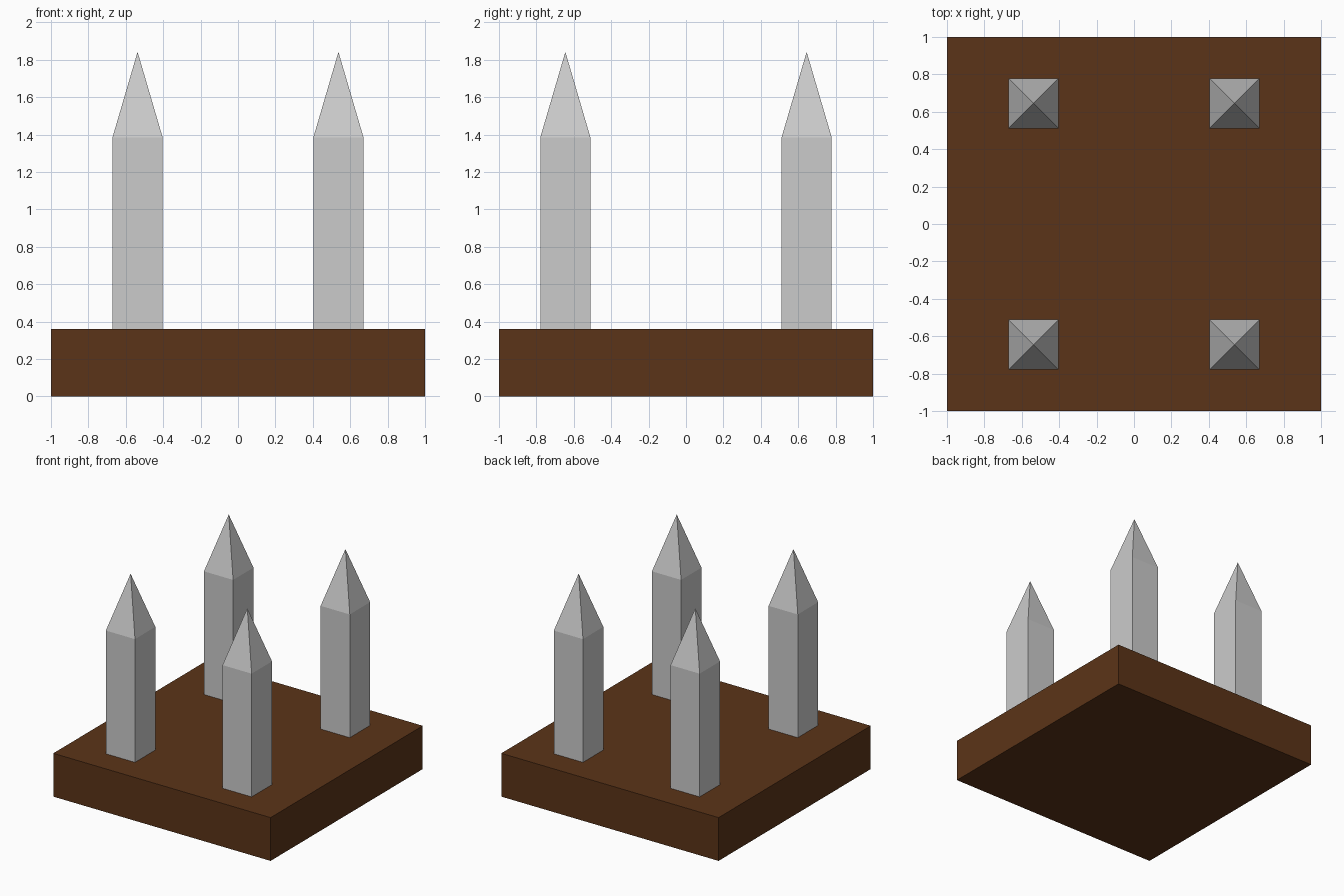
import bpy
import bmesh

if "Cube" in bpy.data.objects:
    bpy.data.objects.remove(bpy.data.objects["Cube"])

BASE_TOP = 0.36
SHOULDER = 1.385
TIP = 1.842
HALF = 0.134


def finish(name, bm):
    bmesh.ops.recalc_face_normals(bm, faces=bm.faces)
    mesh = bpy.data.meshes.new(name)
    bm.to_mesh(mesh)
    bm.free()
    obj = bpy.data.objects.new(name, mesh)
    bpy.context.collection.objects.link(obj)
    return obj


def box(half, z0, z1):
    bm = bmesh.new()
    bmesh.ops.create_cube(bm, size=1)
    bmesh.ops.scale(bm, vec=(2 * half, 2 * half, z1 - z0), verts=bm.verts)
    bmesh.ops.translate(bm, vec=(0, 0, (z0 + z1) / 2), verts=bm.verts)
    return bm


# Wooden base slab
wood = bpy.data.materials.new("brown_wood")
wood.diffuse_color = (0.105, 0.034, 0.009, 1)
wood.use_nodes = True
wood.node_tree.nodes["Principled BSDF"].inputs["Base Color"].default_value = wood.diffuse_color
base = finish("base", box(1.0, 0, BASE_TOP))
base.data.materials.append(wood)

# Square spike: post with its top face poked up into a pyramid
bm = box(HALF, BASE_TOP, SHOULDER)
bm.normal_update()
top = max(bm.faces, key=lambda f: f.calc_center_median().z)
tip = bmesh.ops.poke(bm, faces=[top])["verts"][0]
tip.co.z = TIP
spike = finish("spike_front_left", bm)
spike.location = (-0.537, -0.645, 0)

# Remaining three spikes share the same mesh
for name, sx, sy in (("spike_front_right", 1, -1),
                     ("spike_back_left", -1, 1),
                     ("spike_back_right", 1, 1)):
    copy = bpy.data.objects.new(name, spike.data)
    copy.location = (sx * 0.537, sy * 0.645, 0)
    bpy.context.collection.objects.link(copy)
